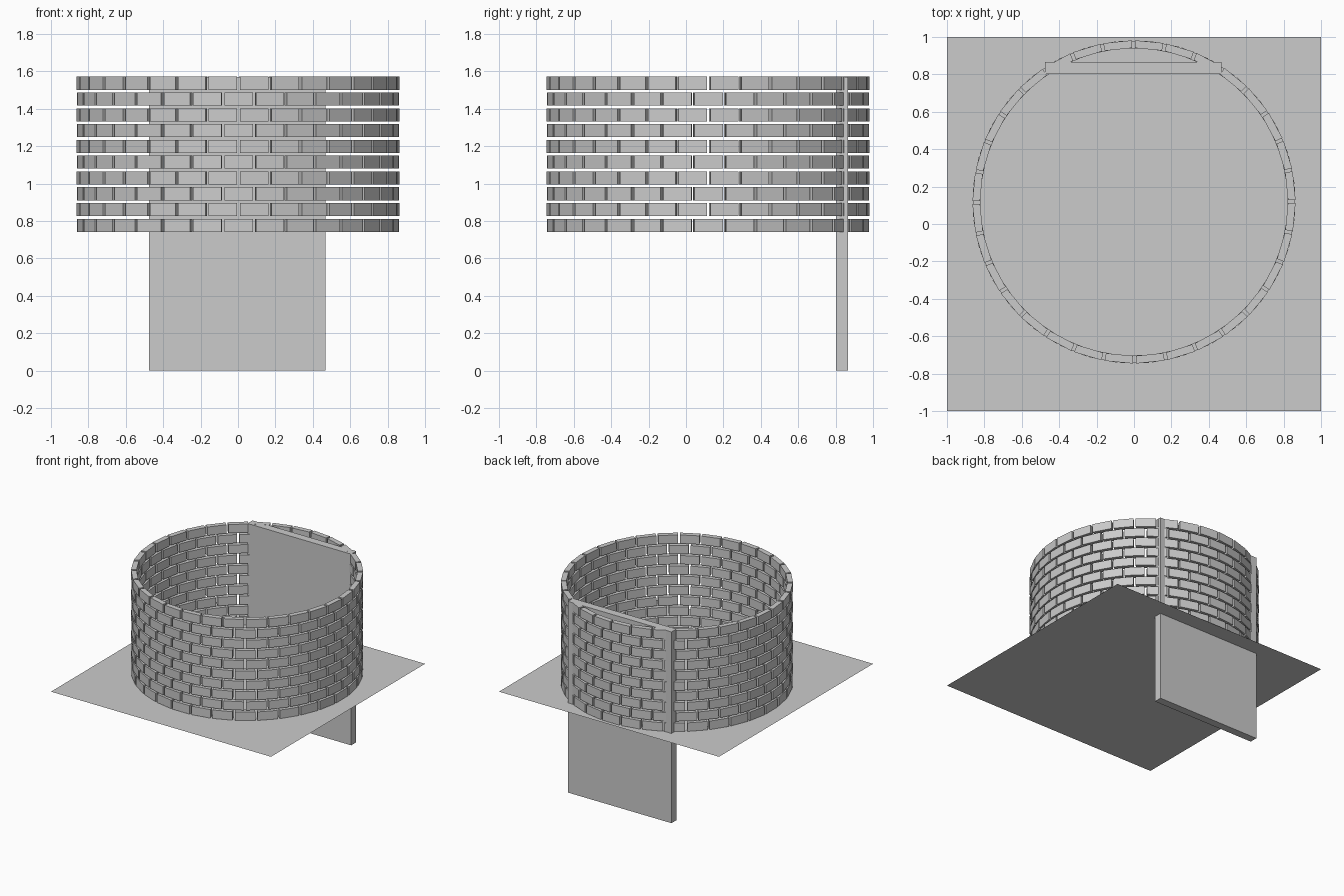
import bpy, bmesh
from math import cos, sin, pi

if "Cube" in bpy.data.objects:
    bpy.data.objects.remove(bpy.data.objects["Cube"])

CY = 0.118                # ring centre in y
R_OUT, R_IN = 0.864, 0.823
N, ROWS = 32, 10
Z0, PITCH, HEIGHT = 0.742, 0.0844, 0.070
STEP = 2 * pi / N
GAP = 0.019               # mortar gap in radians


def make_object(name, bm):
    bmesh.ops.recalc_face_normals(bm, faces=bm.faces)
    mesh = bpy.data.meshes.new(name)
    bm.to_mesh(mesh)
    bm.free()
    obj = bpy.data.objects.new(name, mesh)
    bpy.context.collection.objects.link(obj)
    return obj


def add_prism(bm, outline, z0, z1):
    low = [bm.verts.new((x, y, z0)) for x, y in outline]
    high = [bm.verts.new((x, y, z1)) for x, y in outline]
    bm.faces.new(low[::-1])
    bm.faces.new(high)
    n = len(outline)
    for i in range(n):
        j = (i + 1) % n
        bm.faces.new((low[i], low[j], high[j], high[i]))


# circular brick wall, flat bricks, alternate rows shifted by half a brick
bm = bmesh.new()
for row in range(ROWS):
    z = Z0 + row * PITCH
    shift = STEP / 2 if row % 2 == 0 else 0
    for k in range(N):
        a0 = k * STEP + shift + GAP / 2 + 0.004
        a1 = a0 + STEP - GAP
        outline = [(r * cos(a), CY + r * sin(a))
                   for r, a in ((R_IN, a0), (R_OUT, a0), (R_OUT, a1), (R_IN, a1))]
        add_prism(bm, outline, z, z + HEIGHT)
make_object("brick_wall", bm)

# upright panel crossing the back of the wall
bm = bmesh.new()
add_prism(bm, [(-0.475, 0.802), (0.467, 0.802), (0.467, 0.867), (-0.475, 0.867)], 0, 1.571)
make_object("back_panel", bm)

# thin floor sheet under the wall
bm = bmesh.new()
bmesh.ops.create_grid(bm, x_segments=1, y_segments=1, size=1)
floor = make_object("floor_sheet", bm)
floor.location.z = 0.737
